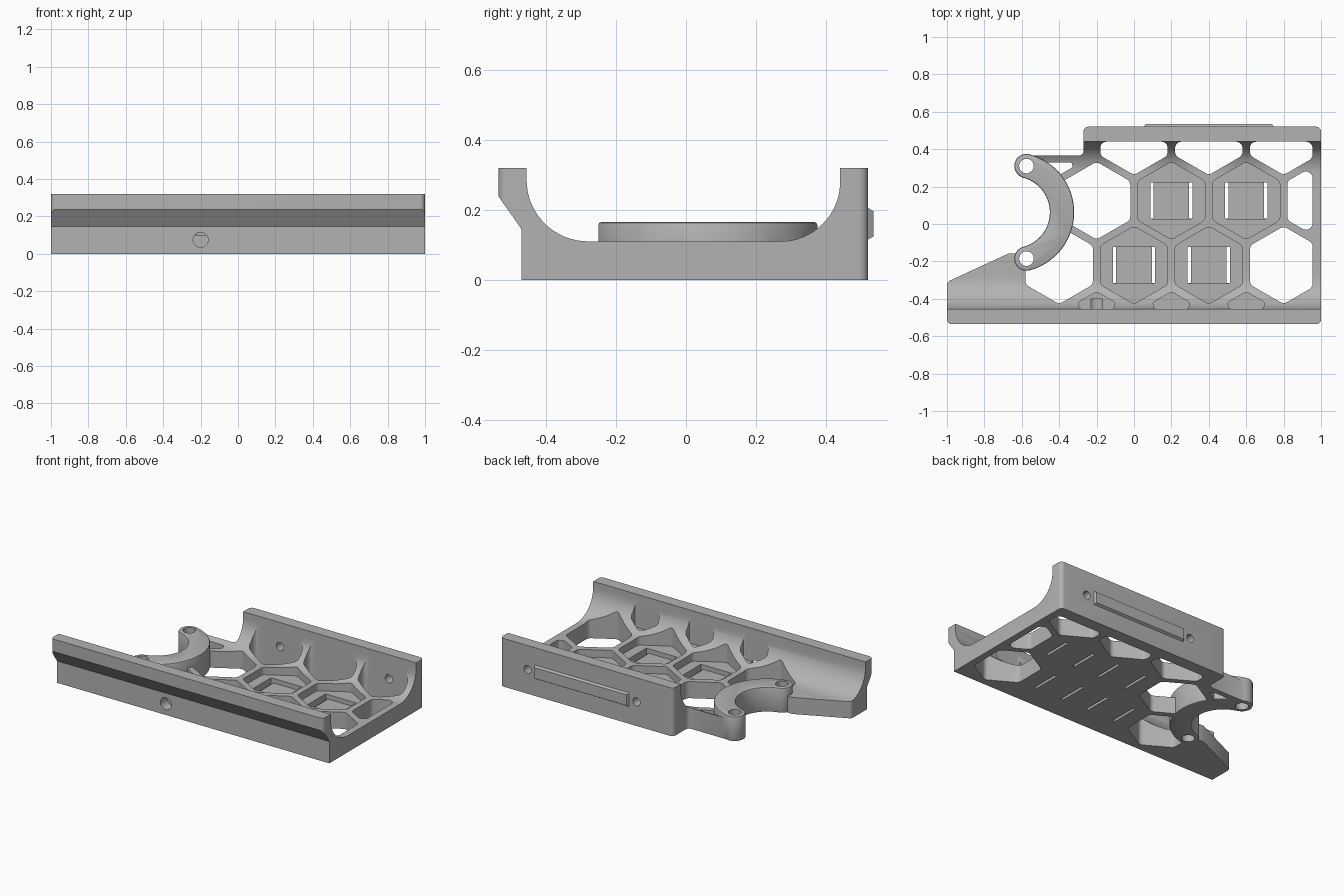
import bpy, bmesh, math
from mathutils import Vector, Matrix

cube = bpy.data.objects.get("Cube")
if cube:
    bpy.data.objects.remove(cube)

grey = bpy.data.materials.new("plain grey")
grey.use_nodes = True
grey.diffuse_color = (0.45, 0.45, 0.45, 1)
grey.node_tree.nodes["Principled BSDF"].inputs["Base Color"].default_value = grey.diffuse_color


def arc(cx, cy, r, start, end, n=16):
    angles = [math.radians(start + (end - start) * i / n) for i in range(n + 1)]
    return [(cx + r * math.cos(a), cy + r * math.sin(a)) for a in angles]


def rounded(points, r, n=5):
    """Fillet every corner of a polygon."""
    out = []
    for i, p in enumerate(points):
        p = Vector(p)
        a, b = Vector(points[i - 1]) - p, Vector(points[(i + 1) % len(points)]) - p
        half = a.angle(b) / 2
        t = min(r / math.tan(half), a.length * 0.45, b.length * 0.45)
        rad = t * math.tan(half)
        c = p + (a.normalized() + b.normalized()).normalized() * rad / math.sin(half)
        s, e = p + a.normalized() * t - c, p + b.normalized() * t - c
        for k in range(n + 1):
            d = s.lerp(e, k / n).normalized() * rad
            out.append(tuple(c + d))
    return out


def clipped(points, axis, limit):
    """Keep the part of a polygon below a limit on one axis."""
    out = []
    for i, p in enumerate(points):
        q = points[(i + 1) % len(points)]
        if p[axis] <= limit:
            out.append(p)
        if (p[axis] <= limit) != (q[axis] <= limit):
            t = (limit - p[axis]) / (q[axis] - p[axis])
            out.append(tuple(Vector(p).lerp(Vector(q), t)))
    return out


def prism(name, points, low, high, axis="Z"):
    """Extrude a polygon along an axis: X takes (y, z), Y takes (x, z), Z takes (x, y)."""
    place = {"X": lambda u, v: (low, u, v), "Y": lambda u, v: (u, low, v),
             "Z": lambda u, v: (u, v, low)}[axis]
    move = Vector([high - low if a == axis else 0 for a in "XYZ"])
    bm = bmesh.new()
    face = bm.faces.new([bm.verts.new(place(u, v)) for u, v in points])
    extruded = bmesh.ops.extrude_face_region(bm, geom=[face])["geom"]
    bmesh.ops.translate(bm, vec=move, verts=[g for g in extruded if isinstance(g, bmesh.types.BMVert)])
    bmesh.ops.remove_doubles(bm, verts=bm.verts, dist=0.0001)
    bmesh.ops.recalc_face_normals(bm, faces=bm.faces)
    mesh = bpy.data.meshes.new(name)
    bm.to_mesh(mesh)
    bm.free()
    mesh.materials.append(grey)
    ob = bpy.data.objects.new(name, mesh)
    bpy.context.collection.objects.link(ob)
    return ob


def boolean(ob, other, operation="DIFFERENCE"):
    mod = ob.modifiers.new("boolean", "BOOLEAN")
    mod.operation, mod.object, mod.solver = operation, other, "EXACT"
    bpy.context.view_layer.objects.active = ob
    bpy.ops.object.modifier_apply(modifier=mod.name)
    bpy.data.objects.remove(other)


def circle(x, y, r):
    return arc(x, y, r, 0, 360, 40)[:-1]


def rectangle(x, y, hx, hy):
    return [(x - hx, y - hy), (x + hx, y - hy), (x + hx, y + hy), (x - hx, y + hy)]


# Tray: cross-section with two curved walls, trimmed to its plan outline
section = [(-0.47, 0), (0.52, 0), (0.52, 0.32), (0.44, 0.32)]
section += arc(0.27, 0.28, 0.17, 0, -90)
section += arc(-0.28, 0.285, 0.175, -90, -180)
section += [(-0.455, 0.32), (-0.535, 0.32), (-0.535, 0.238), (-0.47, 0.145)]
tray = prism("tray", section, -1.1, 1.1, "X")
outline = [(-1, -0.535), (1, -0.535), (1, 0.52), (-0.27, 0.52), (-0.27, 0.365),
           (-0.575, 0.365), (-0.575, 0.06), (-0.6, -0.125), (-1, -0.31)]
boolean(tray, prism("plan", rounded(outline, 0.025), -0.1, 0.5), "INTERSECT")

# Clearance for the crescent bracket
CX, CY, MID, CAP = -0.641, 0.0625, 0.256, 0.065
boolean(tray, prism("clearance", circle(CX, CY, MID - 0.035), -0.1, 0.5))

# Honeycomb: open cells, blind cells and shallow cells against the front wall
ROWS = {"back": 0.47, "upper": 0.125, "lower": -0.22, "front": -0.57}


def cell(x, row, bottom, y_max=0.44):
    hexagon = arc(x, ROWS[row], 0.208, 30, 390, 6)[:-1]
    hexagon = clipped(clipped(hexagon, 0, 0.955), 1, y_max)
    if row == "front":
        flipped = clipped([(u, -v) for u, v in hexagon], 1, 0.455)
        hexagon = [(u, -v) for u, v in flipped]
    boolean(tray, prism("cell", rounded(hexagon, 0.035), bottom, 0.5))


for x in (0, 0.4, 0.8):
    cell(x, "back", -0.1)
cell(-0.4, "back", -0.1, 0.33)
for x, row in ((-0.2, "upper"), (1.0, "upper"), (-0.4, "lower"), (0.8, "lower")):
    cell(x, row, -0.1)
for x in (-0.2, 0.2, 0.6):
    cell(x, "front", 0.1)
for x, row in ((0.2, "upper"), (0.6, "upper"), (0, "lower"), (0.4, "lower")):
    cell(x, row, 0.06)
    y = ROWS[row]
    boolean(tray, prism("recess", rectangle(x, y, 0.105, 0.097), 0.03, 0.3))
    for side in (-1, 1):
        boolean(tray, prism("slot", rectangle(x + side * 0.104, y, 0.009, 0.0965), -0.1, 0.3))

# Crescent bracket with round ends and screw holes
sweep = math.degrees(math.atan2(0.2475, 0.066))
tip_x = CX + 0.066
crescent = arc(CX, CY, MID + CAP, -sweep, sweep, 40)
crescent += arc(tip_x, CY + 0.2475, CAP, sweep, sweep + 180)[1:-1]
crescent += arc(CX, CY, MID - CAP, sweep, -sweep, 40)
crescent += arc(tip_x, CY - 0.2475, CAP, 180 - sweep, 360 - sweep)[1:-1]
bracket = prism("bracket", crescent, 0, 0.165)
bevel = bracket.modifiers.new("bevel", "BEVEL")
bevel.width, bevel.segments, bevel.limit_method = 0.008, 2, "ANGLE"
bevel.angle_limit = math.radians(60)
bpy.context.view_layer.objects.active = bracket
bpy.ops.object.modifier_apply(modifier="bevel")
boolean(tray, bracket, "UNION")
for side in (-1, 1):
    boolean(tray, prism("screw_hole", circle(tip_x, CY + side * 0.2475, 0.039), -0.1, 0.5))

# Wall holes
for x in (0, 0.8):
    boolean(tray, prism("wall_hole", circle(x, 0.16, 0.027), 0.4, 0.6, "Y"))
boolean(tray, prism("front_hole", circle(-0.2, 0.075, 0.04), -0.6, -0.4, "Y"))

# Raised strip with chamfered rim on the back wall
strip = prism("back_strip", rectangle(0.4, 0.16, 0.35, 0.048), 0.515, 0.535, "Y")
for v in strip.data.vertices:
    if v.co.y > 0.53:
        v.co.x -= math.copysign(0.012, v.co.x - 0.4)
        v.co.z -= math.copysign(0.012, v.co.z - 0.16)

for ob in (tray, strip):
    bpy.ops.object.select_all(action="DESELECT")
    ob.select_set(True)
    bpy.context.view_layer.objects.active = ob
    bpy.ops.object.shade_smooth_by_angle(angle=math.radians(30))
